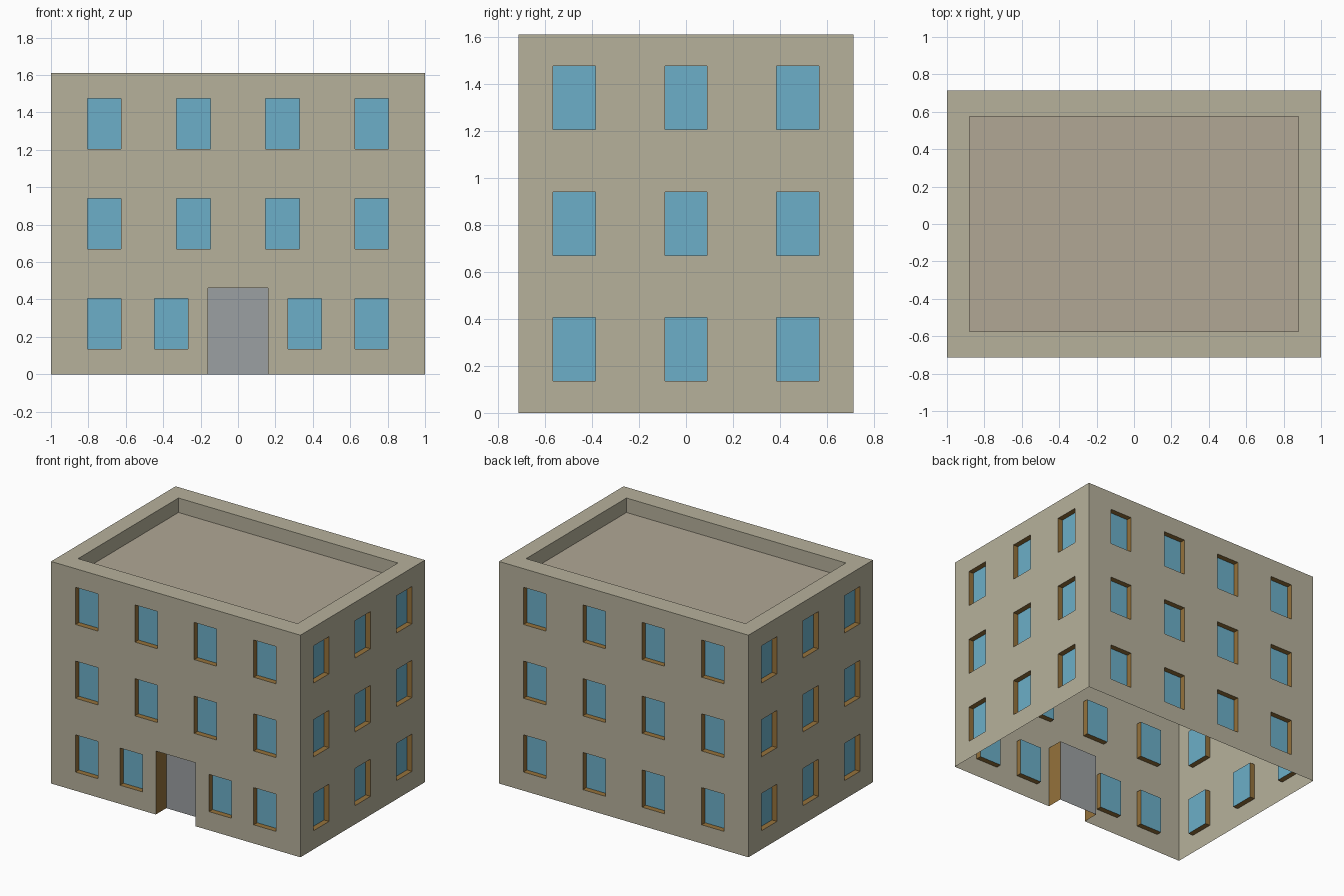
import bpy, bmesh
from math import pi
from mathutils import Matrix, Vector

if "Cube" in bpy.data.objects:
    bpy.data.objects.remove(bpy.data.objects["Cube"])

HX, HY, H = 1.0, 0.713, 1.61            # half width, half depth, height
ROWS = (0.27, 0.805, 1.34)              # window centre heights
WW, WH = 0.18, 0.27                     # window size
WIN_DEPTH, DOOR_DEPTH = 0.04, 0.12


def material(name, rgb):
    m = bpy.data.materials.new(name)
    m.diffuse_color = (*rgb, 1)
    m.use_nodes = True
    m.node_tree.nodes["Principled BSDF"].inputs["Base Color"].default_value = m.diffuse_color
    return m


STONE = material("stone", (0.47, 0.44, 0.33))
ROOF = material("roof", (0.44, 0.39, 0.30))
TRIM = material("trim", (0.30, 0.17, 0.045))
GLASS = material("glass", (0.15, 0.43, 0.58))
GREY = material("door_grey", (0.33, 0.35, 0.36))


def make_object(name, bm, mat):
    bmesh.ops.remove_doubles(bm, verts=bm.verts, dist=1e-5)
    me = bpy.data.meshes.new(name)
    bm.to_mesh(me)
    bm.free()
    me.materials.append(mat)
    ob = bpy.data.objects.new(name, me)
    bpy.context.collection.objects.link(ob)


def quad(bm, pts):
    bm.faces.new([bm.verts.new(p) for p in pts])


def corners(u0, u1, v0, v1):
    return [(u0, v0), (u1, v0), (u1, v1), (u0, v1)]


def window(u, v):
    return (u - WW / 2, u + WW / 2, v - WH / 2, v + WH / 2)


def build_side(side, turns, half, offset, windows, door=None):
    """One facade: wall sheet with holes, recessed reveals and panes."""
    rot = Matrix.Rotation(turns * pi / 2, 3, 'Z')

    def at(p, d=0.0):
        return rot @ Vector((p[0], d - offset, p[1]))

    holes = windows + ([door] if door else [])
    us = sorted({-half, half, *(u for h in holes for u in h[:2])})
    vs = sorted({0.0, H, *(v for h in holes for v in h[2:])})
    wall = bmesh.new()
    for u0, u1 in zip(us, us[1:]):
        for v0, v1 in zip(vs, vs[1:]):
            u, v = (u0 + u1) / 2, (v0 + v1) / 2
            if not any(h[0] < u < h[1] and h[2] < v < h[3] for h in holes):
                quad(wall, [at(p) for p in corners(u0, u1, v0, v1)])
    make_object(side + "_wall", wall, STONE)

    reveals, panes, leaf = bmesh.new(), bmesh.new(), bmesh.new()
    for h in holes:
        is_door = h is door
        d = DOOR_DEPTH if is_door else WIN_DEPTH
        c = corners(*h)
        for i in range(1 if is_door else 0, 4):     # the door has no threshold
            a, b = c[i], c[(i + 1) % 4]
            quad(reveals, [at(a), at(b), at(b, d), at(a, d)])
        quad(leaf if is_door else panes, [at(p, d) for p in c])
    make_object(side + "_reveals", reveals, TRIM)
    make_object(side + "_window_panes", panes, GLASS)
    if door:
        make_object("door", leaf, GREY)
    else:
        leaf.free()


# Facades
even = (-0.715, -0.238, 0.238, 0.715)
ground = (-0.715, -0.357, 0.357, 0.715)
three = (-0.475, 0.0, 0.475)
front = [window(u, v) for v in ROWS for u in (ground if v == ROWS[0] else even)]
back = [window(u, v) for v in ROWS for u in even]
ends = [window(u, v) for v in ROWS for u in three]
build_side("front", 0, HX, HY, front, door=(-0.16, 0.16, 0.0, 0.46))
build_side("right", 1, HY, HX, ends)
build_side("back", 2, HX, HY, back)
build_side("left", 3, HY, HX, ends)

# Parapet: flat rim and inner faces around the sunken roof
IX, IY, DECK = 0.88, 0.575, 1.505
outer = [(x, y, H) for x, y in corners(-HX, HX, -HY, HY)]
inner = [(x, y, H) for x, y in corners(-IX, IX, -IY, IY)]
deck = [(x, y, DECK) for x, y, _ in inner]
bm = bmesh.new()
for i in range(4):
    j = (i + 1) % 4
    quad(bm, [outer[i], outer[j], inner[j], inner[i]])
    quad(bm, [inner[i], inner[j], deck[j], deck[i]])
make_object("parapet", bm, STONE)

# Roof deck
bm = bmesh.new()
quad(bm, deck)
make_object("roof_deck", bm, ROOF)
